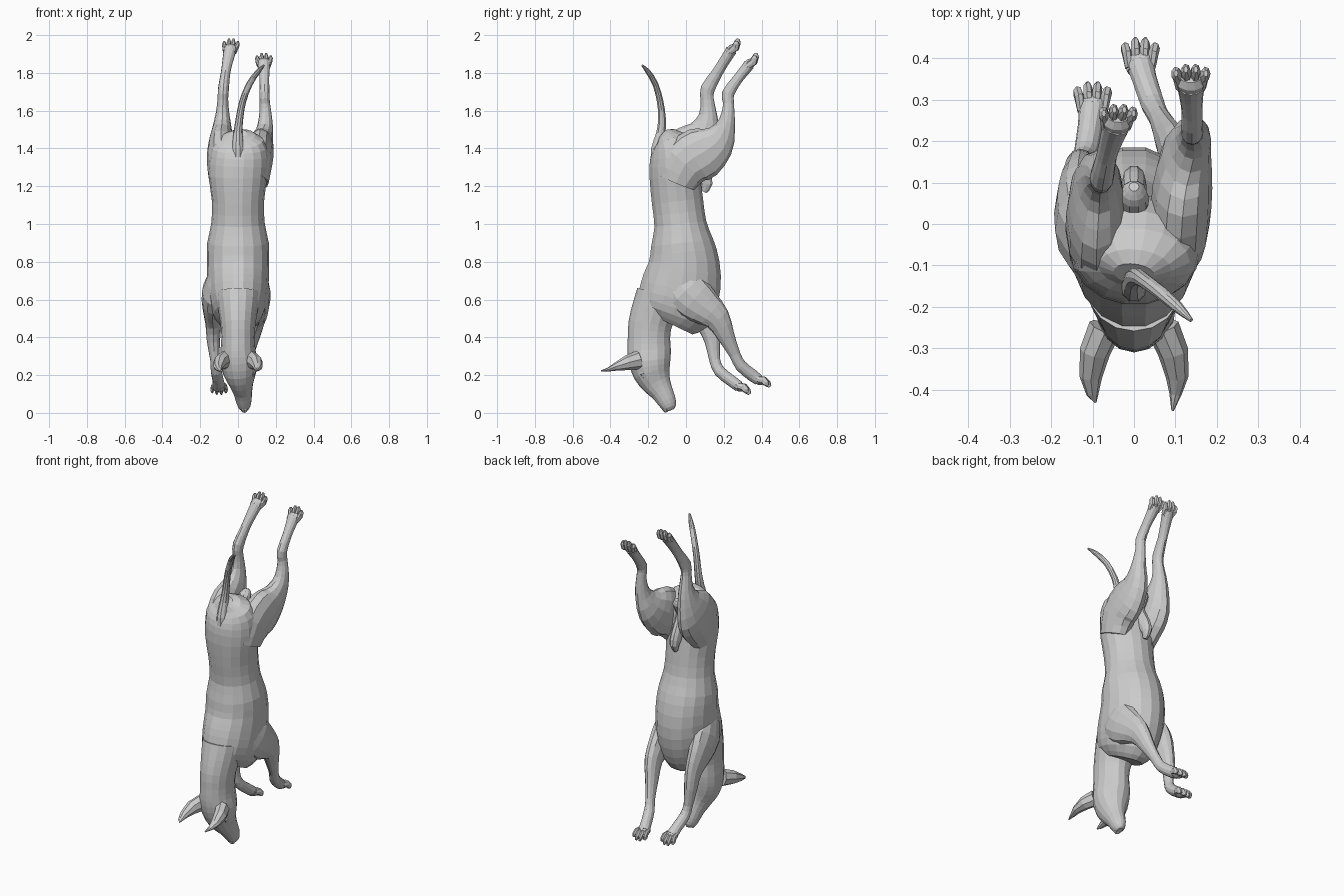
import bpy, bmesh, math
from mathutils import Vector


def catmull(a, b, c, d, t):
    return [0.5 * (2*q + (r-p)*t + (2*p-5*q+4*r-s)*t*t + (3*q-p-3*r+s)*t**3)
            for p, q, r, s in zip(a, b, c, d)]


def loft(bm, secs, sides=14, steps=2):
    """Skin elliptical rings (x, y, z, half width, half depth) along a path."""
    n = len(secs)
    pts = []
    for i in range(n - 1):
        for k in range(steps):
            pts.append(catmull(secs[max(i-1, 0)], secs[i], secs[i+1],
                               secs[min(i+2, n-1)], k / steps))
    pts.append(list(secs[-1]))
    cs = [Vector(p[:3]) for p in pts]
    rings = []
    for i, p in enumerate(pts):
        t = (cs[min(i+1, len(cs)-1)] - cs[max(i-1, 0)]).normalized()
        u = Vector((1, 0, 0))
        u = (u - t * u.dot(t)).normalized()
        v = t.cross(u)
        rings.append([bm.verts.new(cs[i] + u * p[3] * math.cos(a) + v * p[4] * math.sin(a))
                      for a in (2 * math.pi * j / sides for j in range(sides))])
    for r, s in zip(rings, rings[1:]):
        for j in range(sides):
            k = (j + 1) % sides
            bm.faces.new((r[j], r[k], s[k], s[j]))
    bm.faces.new(rings[0])
    bm.faces.new(rings[-1])


def finish(bm, name):
    bmesh.ops.recalc_face_normals(bm, faces=bm.faces)
    me = bpy.data.meshes.new(name)
    bm.to_mesh(me)
    bm.free()
    ob = bpy.data.objects.new(name, me)
    bpy.context.collection.objects.link(ob)
    return ob


def part(name, secs, sides=14, steps=2):
    bm = bmesh.new()
    loft(bm, secs, sides, steps)
    return finish(bm, name)


def leg(name, secs, toe_dir):
    """Leg loft ending in a pad and four knuckled toes."""
    bm = bmesh.new()
    loft(bm, secs, 12)
    d = Vector(toe_dir).normalized()
    up = Vector((1, 0, 0)).cross(d)
    if up.y < 0:
        up = -up                       # upper side of the paw faces +y
    end = Vector(secs[-1][:3])
    loft(bm, [(*(end - d*.02), .032, .028), (*(end + d*.012), .036, .026),
              (*(end + d*.03), .025, .015)], 10, 1)
    for i in (-1.5, -.5, .5, 1.5):
        ln = .064 if abs(i) < 1 else .05
        base = end + Vector((i * .018, 0, 0))
        out = Vector((i * .003, 0, 0))
        loft(bm, [(*(base - d*.01), .01, .016),
                  (*(base + out + d*ln*.45 + up*.01), .0125, .021),
                  (*(base + out*2 + d*ln*.85 + up*.002), .0115, .018),
                  (*(base + out*2 + d*ln*1.1 - up*.006), .005, .008)], 7, 1)
    return finish(bm, name)


# Trunk, rump at the top and chest at the bottom
part("torso", [
    (0, -.12, 1.475, .05, .035), (.005, -.09, 1.44, .13, .09), (.005, -.065, 1.36, .155, .128),
    (0, -.06, 1.25, .155, .135), (0, -.045, 1.12, .138, .138), (0, -.03, 1.0, .142, .14),
    (0, -.02, .9, .163, .168), (0, -.01, .8, .165, .19), (0, -.02, .7, .163, .21),
    (0, -.045, .6, .155, .213), (0, -.07, .52, .13, .195), (0, -.09, .475, .085, .14)], 18)

# Neck, skull and muzzle in one sweep
part("neck_and_head", [
    (0, -.15, .64, .115, .11), (0, -.168, .55, .105, .118), (0, -.19, .47, .093, .115),
    (0, -.196, .4, .088, .112), (0, -.195, .33, .093, .115), (.005, -.192, .27, .098, .11),
    (.01, -.18, .21, .088, .098), (.018, -.155, .155, .064, .078), (.025, -.127, .11, .05, .06),
    (.03, -.103, .065, .042, .05), (.033, -.088, .03, .031, .038), (.033, -.082, .014, .016, .02)], 16)

# Ears and brows on both sides of the skull
for side, word in ((-1, "left"), (1, "right")):
    tip = -.43 if side < 0 else -.45
    part(word + "_ear", [
        (.07*side, -.25, .28, .04, .05), (.095*side, -.31, .265, .037, .04),
        (.104*side, -.37, .245, .027, .022), (.1*side, -.41, .23, .015, .011),
        (.093*side, tip, .222, .003, .003)], 8, 1)
    part(word + "_brow", [
        (.01 + .055*side, -.235, .245, .008, .01), (.012 + .058*side, -.225, .21, .02, .022),
        (.015 + .05*side, -.205, .175, .008, .01)], 8)

# Nose pad
part("nose", [(.031, -.12, .045, .014, .012), (.033, -.11, .022, .021, .017),
              (.034, -.1, .006, .012, .01)], 8)

# Tail curving up and to the right
part("tail", [
    (0, -.14, 1.32, .04, .05), (0, -.15, 1.4, .032, .036), (0, -.133, 1.48, .024, .026),
    (.008, -.127, 1.56, .02, .021), (.025, -.137, 1.65, .018, .018), (.06, -.162, 1.74, .017, .016),
    (.105, -.2, 1.805, .014, .014), (.138, -.232, 1.84, .005, .005)], 10)

# Front legs
leg("left_front_leg", [
    (-.1, -.08, .74, .045, .08), (-.127, -.01, .64, .064, .12), (-.135, .065, .55, .052, .095),
    (-.13, .115, .47, .042, .062), (-.13, .14, .38, .035, .042), (-.122, .152, .28, .025, .029),
    (-.115, .178, .22, .029, .03), (-.105, .24, .17, .03, .03), (-.1, .28, .14, .034, .029)],
    (0, .06, -.035))
leg("right_front_leg", [
    (.09, -.08, .74, .045, .08), (.11, 0, .64, .062, .12), (.113, .09, .565, .052, .1),
    (.103, .165, .5, .044, .07), (.083, .21, .41, .035, .047), (.06, .258, .31, .025, .03),
    (.045, .29, .25, .029, .031), (.025, .35, .2, .03, .032), (.015, .385, .175, .034, .029)],
    (0, .06, -.03))

# Hind legs, with thigh, shank, hock and foot
leg("left_hind_leg", [
    (-.09, -.05, 1.22, .062, .1), (-.09, -.005, 1.33, .075, .148), (-.09, .055, 1.42, .068, .14),
    (-.085, .1, 1.5, .053, .083), (-.082, .117, 1.58, .037, .048), (-.08, .112, 1.66, .028, .035),
    (-.077, .115, 1.715, .029, .038), (-.066, .165, 1.8, .025, .029), (-.053, .208, 1.87, .029, .028),
    (-.042, .24, 1.92, .034, .03)], (.1, .6, .85))
leg("right_hind_leg", [
    (.1, -.05, 1.22, .062, .1), (.11, .0, 1.32, .072, .135), (.117, .09, 1.38, .072, .14),
    (.127, .165, 1.435, .06, .1), (.143, .207, 1.51, .043, .055), (.145, .222, 1.58, .033, .036),
    (.142, .225, 1.64, .027, .029), (.14, .223, 1.69, .027, .033), (.14, .268, 1.76, .025, .027),
    (.138, .308, 1.81, .029, .028), (.137, .335, 1.845, .034, .03)], (0, .6, .8))

# Belly ridge and the rounded mass between the thighs
part("belly_ridge", [
    (0, .03, 1.42, .025, .025), (0, .06, 1.33, .028, .035), (0, .09, 1.26, .03, .042),
    (0, .11, 1.21, .026, .032), (0, .095, 1.17, .012, .015)], 10)
part("groin_mass", [
    (0, .03, 1.36, .03, .03), (0, .055, 1.42, .036, .036), (0, .08, 1.455, .03, .03),
    (0, .09, 1.475, .012, .012)], 10)
